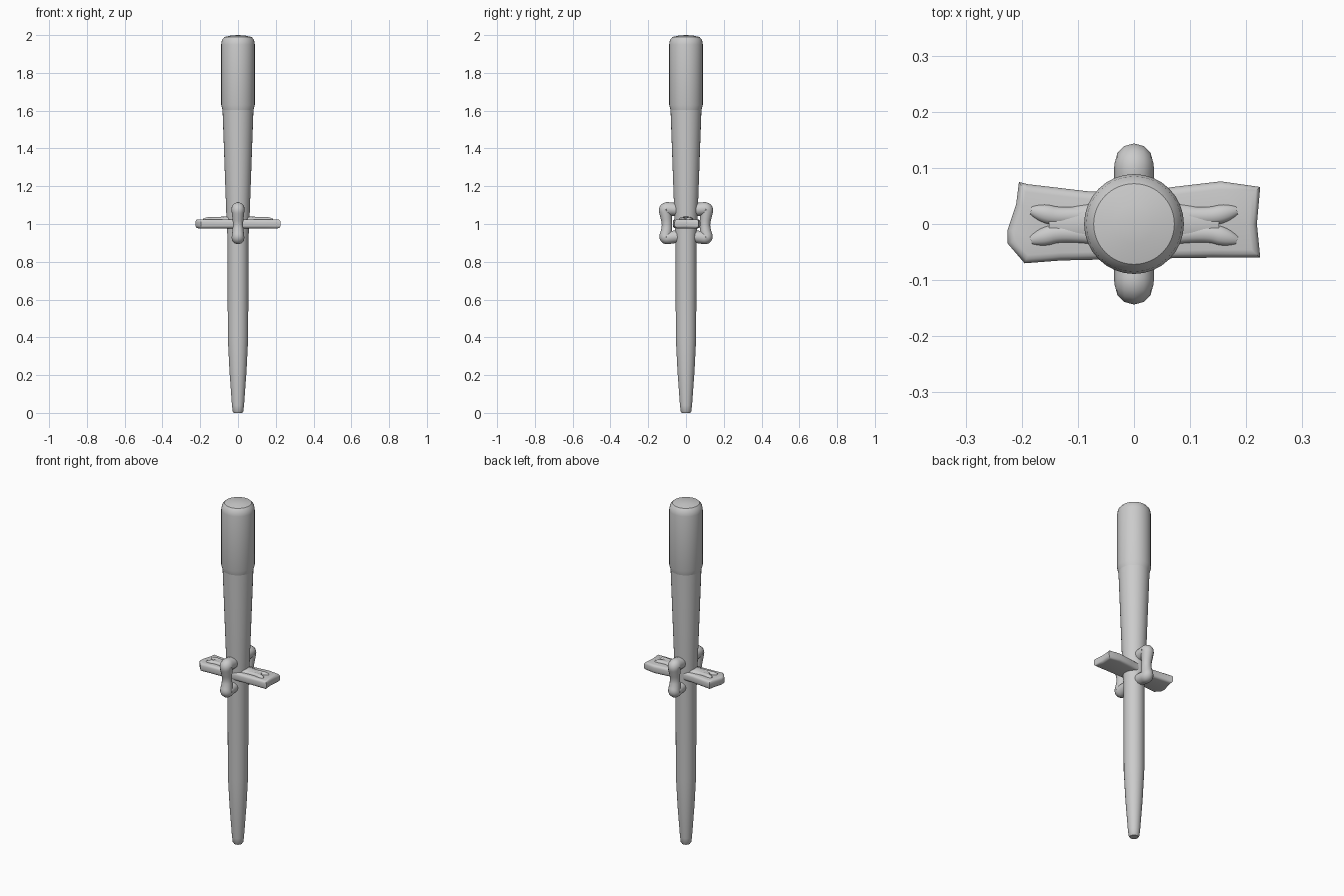
import bpy, bmesh, math

cube = bpy.data.objects.get("Cube")
if cube:
    bpy.data.objects.remove(cube, do_unlink=True)


def finish(name, bm, angle=35):
    bmesh.ops.recalc_face_normals(bm, faces=bm.faces)
    mesh = bpy.data.meshes.new(name)
    bm.to_mesh(mesh)
    bm.free()
    ob = bpy.data.objects.new(name, mesh)
    bpy.context.collection.objects.link(ob)
    bpy.ops.object.select_all(action='DESELECT')
    ob.select_set(True)
    bpy.context.view_layer.objects.active = ob
    bpy.ops.object.shade_smooth_by_angle(angle=math.radians(angle))
    return ob


def lathe(name, profile, steps=32):
    bm = bmesh.new()
    verts = [bm.verts.new((r, 0, z)) for r, z in profile]
    edges = [bm.edges.new(pair) for pair in zip(verts, verts[1:])]
    bmesh.ops.spin(bm, geom=verts + edges, cent=(0, 0, 0), axis=(0, 0, 1),
                   angle=math.tau, steps=steps)
    bmesh.ops.remove_doubles(bm, verts=bm.verts, dist=0.0001)
    return finish(name, bm)


def slab(name, outline, z0, z1, bevel):
    bm = bmesh.new()
    base = bm.faces.new([bm.verts.new((x, y, z0)) for x, y in outline])
    out = bmesh.ops.extrude_face_region(bm, geom=[base])
    top = [v for v in out["geom"] if isinstance(v, bmesh.types.BMVert)]
    bmesh.ops.translate(bm, verts=top, vec=(0, 0, z1 - z0))
    rims = [e for e in bm.edges if abs(e.verts[0].co.z - e.verts[1].co.z) < 1e-4]
    bmesh.ops.bevel(bm, geom=rims, offset=bevel, segments=3, profile=0.5,
                    affect='EDGES')
    return finish(name, bm, 50)


def tube(name, points, flat=1.0, z_mid=0.0):
    curve = bpy.data.curves.new(name, 'CURVE')
    curve.dimensions = '3D'
    curve.bevel_depth = 1
    curve.bevel_resolution = 4
    curve.resolution_u = 6
    curve.use_fill_caps = True
    spline = curve.splines.new('NURBS')
    spline.points.add(len(points) - 1)
    for p, (x, y, z, r) in zip(spline.points, points):
        p.co = (x, y, z, 1)
        p.radius = r
    spline.order_u = 3
    spline.use_endpoint_u = True
    temp = bpy.data.objects.new(name + "_path", curve)
    bpy.context.collection.objects.link(temp)
    bpy.context.view_layer.update()
    mesh = temp.to_mesh()
    bm = bmesh.new()
    bm.from_mesh(mesh)
    temp.to_mesh_clear()
    bpy.data.objects.remove(temp, do_unlink=True)
    for v in bm.verts:
        v.co.z = z_mid + (v.co.z - z_mid) * flat
    return finish(name, bm, 50)


# Tapered shaft below, flared handle and thicker domed grip above
lathe("shaft", [(0, 0), (.022, 0), (.028, .008), (.032, .04), (.045, .22),
                (.054, .4), (.055, .92), (.06, 1.0), (.082, 1.61), (0, 1.61)])
lathe("grip", [(0, 1.6), (.081, 1.6), (.089, 1.63), (.089, 1.95),
               (.085, 1.975), (.072, 1.99), (.035, 1.998), (0, 2)])

# Irregular crossguard plate
slab("crossguard", [(-.225, -.035), (-.195, -.07), (-.13, -.065), (0, -.062),
                    (.14, -.06), (.225, -.06), (.219, 0), (.225, .066),
                    (.155, .076), (.07, .066), (0, .055), (-.08, .058),
                    (-.19, .071), (-.205, .075), (-.21, .035), (-.225, -.01)],
     .977, 1.025, .014)

# Raised bone-shaped ornaments on each wing
for side, label in ((1, "left"), (-1, "right")):
    tube(label + "_ornament_stem", [(side * .05, 0, 1.025, .038),
                                    (side * .11, 0, 1.025, .033),
                                    (side * .15, 0, 1.022, .022)], .4, 1.025)
    for y, end in ((.02, "back"), (-.024, "front")):
        tube(f"{label}_{end}_ornament_lobe",
             [(side * .08, y * .8, 1.025, .016), (side * .13, y * .6, 1.025, .016),
              (side * .165, y, 1.024, .018), (side * .183, y * 1.2, 1.022, .008)],
             .75, 1.022)

# Bracket loops at front and back
for side, label in ((-1, "front"), (1, "back")):
    tube(label + "_bracket",
         [(0, side * y, z, r) for y, z, r in (
             (.03, 1.075, .034), (.08, 1.078, .036), (.112, 1.082, .035),
             (.107, 1.05, .032), (.1, 1.0, .026), (.103, .96, .03),
             (.112, .924, .034), (.08, .93, .034), (.03, .935, .032))])
